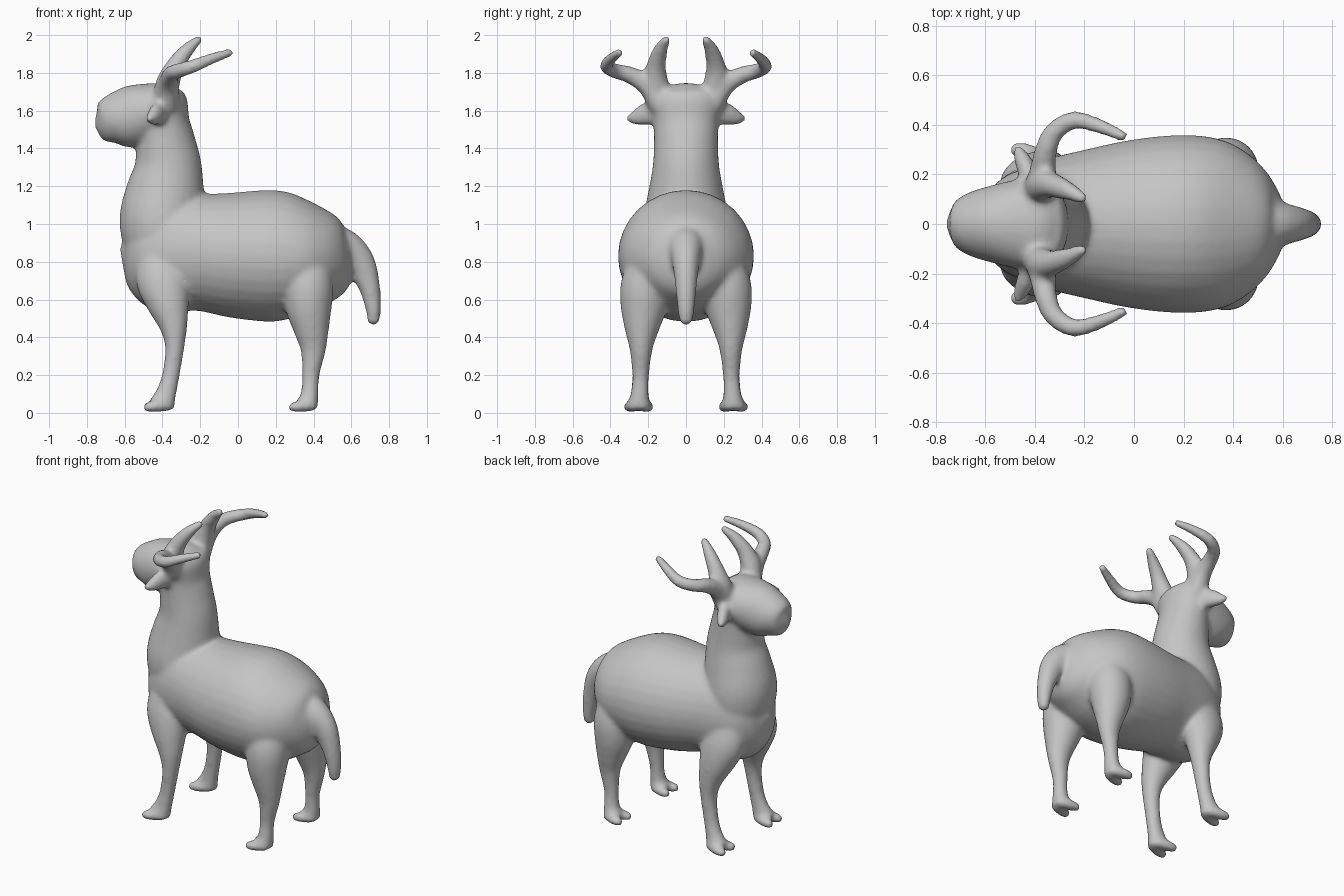
import bpy, bmesh, math
from mathutils import Vector

SKIN = bpy.data.materials.new("warm_grey")
SKIN.diffuse_color = (0.56, 0.56, 0.56, 1)


def spline(rows, steps=4):
    """Catmull-Rom resampling of (x, y, z, side radius, other radius) rows."""
    pts = [Vector(r) for r in rows]
    pts = [2 * pts[0] - pts[1]] + pts + [2 * pts[-1] - pts[-2]]
    out = []
    for i in range(1, len(pts) - 2):
        p0, p1, p2, p3 = pts[i - 1:i + 3]
        for s in range(steps):
            t = s / steps
            out.append(0.5 * (2 * p1 + (p2 - p0) * t + (2 * p0 - 5 * p1 + 4 * p2 - p3) * t * t
                              + (3 * p1 - p0 - 3 * p2 + p3) * t ** 3))
    return out + [pts[-2]]


def loft(bm, rows, side=(0, 1, 0), flip=1, n=20, steps=4):
    """Closed tube with elliptical rings and rounded ends; flip=-1 mirrors it in y."""
    rings = spline(rows, steps)
    mid = [Vector(r[:3]) for r in rings]
    loops, ends = [], []
    for i, r in enumerate(rings):
        t = (mid[min(i + 1, len(mid) - 1)] - mid[max(i - 1, 0)]).normalized()
        s = Vector(side)
        s = (s - t * s.dot(t)).normalized()
        u = t.cross(s)
        a, b = max(r[3], 0.005), max(r[4], 0.005)
        if i in (0, len(rings) - 1):
            ends.append(mid[i] + t * min(a, b) * (0.4 if i else -0.4))
        loop = []
        for k in range(n):
            w = 2 * math.pi * k / n
            p = mid[i] + s * a * math.cos(w) + u * b * math.sin(w)
            loop.append(bm.verts.new((p.x, p.y * flip, p.z)))
        loops.append(loop)
    faces = []
    for l0, l1 in zip(loops, loops[1:]):
        for k in range(n):
            j = (k + 1) % n
            faces.append(bm.faces.new((l0[k], l0[j], l1[j], l1[k])))
    for loop, e in ((loops[0], ends[0]), (loops[-1], ends[1])):
        c = bm.verts.new((e.x, e.y * flip, e.z))
        for k in range(n):
            faces.append(bm.faces.new((loop[k], loop[(k + 1) % n], c)))
    bmesh.ops.recalc_face_normals(bm, faces=faces)


body = bmesh.new()

# Torso, chest to rump
loft(body, [(-.575, 0, .865, .13, .18), (-.52, 0, .86, .195, .25), (-.40, 0, .85, .25, .315),
            (-.20, 0, .85, .30, .31), (0, 0, .835, .342, .335), (.20, 0, .83, .36, .348),
            (.35, 0, .82, .342, .308), (.46, 0, .815, .285, .258), (.54, 0, .81, .205, .20),
            (.585, 0, .81, .13, .14)], n=32)

# Neck
loft(body, [(-.40, 0, .75, .19, .16), (-.405, 0, .90, .22, .205), (-.405, 0, 1.03, .225, .222),
            (-.385, 0, 1.17, .20, .208), (-.37, 0, 1.30, .177, .18), (-.38, 0, 1.42, .170, .16),
            (-.39, 0, 1.55, .172, .135), (-.375, 0, 1.66, .18, .11), (-.37, 0, 1.71, .15, .08)], n=28)

# Head, muzzle to nape
loft(body, [(-.74, 0, 1.525, .055, .065), (-.715, 0, 1.53, .095, .102), (-.66, 0, 1.55, .13, .136),
            (-.58, 0, 1.565, .155, .162), (-.48, 0, 1.59, .178, .157), (-.37, 0, 1.625, .185, .125),
            (-.31, 0, 1.63, .13, .08)], n=28)

# Tail
loft(body, [(.44, 0, .90, .12, .11), (.55, 0, .875, .10, .105), (.64, 0, .80, .075, .085),
            (.692, 0, .68, .058, .060), (.715, 0, .56, .047, .042), (.718, 0, .475, .034, .032)])

FRONT_LEG = [(-.40, .14, .84, .09, .13), (-.395, .17, .70, .11, .145), (-.37, .20, .58, .10, .115),
             (-.342, .225, .46, .074, .076), (-.335, .235, .35, .055, .052), (-.355, .24, .20, .045, .047),
             (-.382, .245, .10, .048, .056), (-.405, .25, .04, .065, .072)]
REAR_LEG = [(.36, .17, .84, .11, .12), (.37, .21, .68, .135, .135), (.375, .225, .55, .122, .122),
            (.39, .235, .43, .088, .092), (.398, .238, .33, .06, .067), (.385, .24, .20, .045, .047),
            (.38, .245, .10, .048, .048), (.365, .25, .04, .066, .062)]
for flip in (1, -1):
    for leg in (FRONT_LEG, REAR_LEG):
        loft(body, leg, flip=flip)
        # Cloven foot: two splayed toes
        x = leg[-1][0]
        for d in (-1, 1):
            loft(body, [(x + .03, .25 + d * .02, .04, .036, .032), (x - .04, .25 + d * .042, .034, .038, .032),
                        (x - .09, .25 + d * .055, .028, .025, .024)], flip=flip, n=12)
    # Upright inner horn
    loft(body, [(-.39, .13, 1.66, .065, .065), (-.37, .16, 1.75, .068, .064), (-.33, .157, 1.84, .052, .05),
                (-.27, .135, 1.92, .04, .038), (-.20, .10, 1.985, .022, .022)], flip=flip, n=14)
    # Sweeping outer horn
    loft(body, [(-.38, .13, 1.63, .07, .07), (-.37, .205, 1.735, .056, .056), (-.355, .30, 1.79, .046, .046),
                (-.32, .375, 1.81, .041, .041), (-.24, .42, 1.835, .037, .037),
                (-.14, .395, 1.875, .031, .031), (-.035, .35, 1.91, .023, .023)],
         side=(0, .3, 1), flip=flip, n=14)
    # Ear
    loft(body, [(-.40, .13, 1.59, .07, .05), (-.425, .20, 1.585, .064, .042), (-.45, .26, 1.565, .046, .035),
                (-.475, .31, 1.555, .018, .018)], side=(0, 0, 1), flip=flip, n=14)

mesh = bpy.data.meshes.new("body")
body.to_mesh(mesh)
body.free()
mesh.materials.append(SKIN)
skin = bpy.data.objects.new("body", mesh)
bpy.context.collection.objects.link(skin)

# Fuse all parts into one skin and soften the joints
merge = skin.modifiers.new("merge", 'REMESH')
merge.mode = 'VOXEL'
merge.voxel_size = 0.013
merge.use_smooth_shade = True
blend = skin.modifiers.new("blend", 'SMOOTH')
blend.factor = 0.5
blend.iterations = 12
